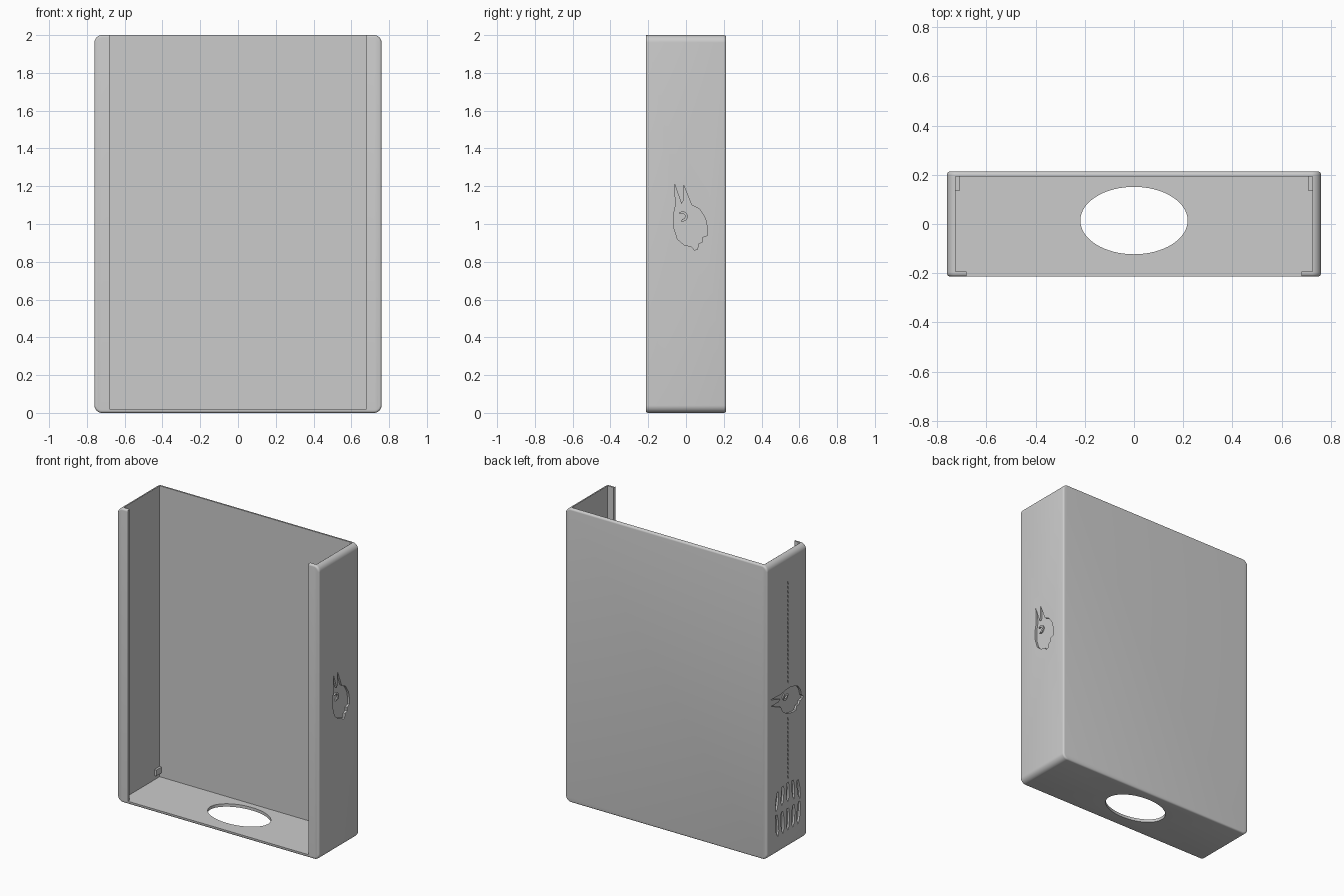
import bpy, bmesh, math
from mathutils import Vector

cube = bpy.data.objects.get("Cube")
if cube:
    bpy.data.objects.remove(cube, do_unlink=True)

grey = bpy.data.materials.new("plain_grey")
grey.use_nodes = True
COLOUR = (0.6, 0.6, 0.6, 1)
grey.diffuse_color = COLOUR
grey.node_tree.nodes["Principled BSDF"].inputs["Base Color"].default_value = COLOUR

W, D, H = 0.76, 0.213, 2.0      # half width, half depth, height
INNER, LIP = 0.725, 0.68        # half widths of the cavity and front opening
SKIN = 0.02                     # back, floor and lip thickness
DEPTH = 0.014                   # engraving depth


def finish(bm, name):
    mesh = bpy.data.meshes.new(name)
    bm.to_mesh(mesh)
    bm.free()
    obj = bpy.data.objects.new(name, mesh)
    bpy.context.collection.objects.link(obj)
    mesh.materials.append(grey)
    return obj


def new_box(lo, hi):
    lo, hi = Vector(lo), Vector(hi)
    bm = bmesh.new()
    for v in bmesh.ops.create_cube(bm, size=1)["verts"]:
        v.co = (lo + hi) / 2 + v.co * (hi - lo)
    bm.normal_update()
    return bm


def face_towards(bm, direction):
    """Largest face looking along a direction."""
    bm.normal_update()
    facing = [f for f in bm.faces if f.normal.dot(Vector(direction)) > 0.99]
    return max(facing, key=lambda f: f.calc_area())


def ring(bm, points):
    verts = [bm.verts.new(p) for p in points]
    edges = [bm.edges.new((a, b)) for a, b in zip(verts, verts[1:] + verts[:1])]
    return verts, edges


def pierce(bm, face, outlines, offset, closed):
    """Open holes in a flat face and sink their walls by an offset."""
    normal = face.normal.copy()
    edges = list(face.edges)
    bm.faces.remove(face)
    rims = []
    for points in outlines:
        verts, loop = ring(bm, points)
        rims.append(verts)
        edges += loop
    bmesh.ops.triangle_fill(bm, use_beauty=True, edges=edges, normal=normal)
    for verts in rims:
        sunk = [bm.verts.new(v.co + Vector(offset)) for v in verts]
        for i in range(len(verts)):
            bm.faces.new((verts[i - 1], verts[i], sunk[i], sunk[i - 1]))
        if closed:
            bm.faces.new(sunk)


def split(bm, faces, co, normal):
    geom = set(faces)
    for f in faces:
        geom.update(f.edges, f.verts)
    bmesh.ops.bisect_plane(bm, geom=list(geom), dist=1e-5,
                           plane_co=co, plane_no=normal)


def oval(z):
    steps = [2 * math.pi * i / 64 for i in range(64)]
    return [(0.218 * math.cos(a), 0.014 + 0.137 * math.sin(a), z) for a in steps]


# Outline of the engraved animal head, in (y, z)
HEAD = [(-.06, 1.21), (-.055, 1.1), (-.066, 1.05), (-.066, .985),
        (-.045, .92), (-.01, .89), (.03, .88), (.045, .862), (.06, .866),
        (.066, .895), (.087, .905), (.087, .93), (.114, .94),
        (.114, .975), (.103, 1.03), (.07, 1.08), (.03, 1.1),
        (-.013, 1.206), (-.013, 1.125), (-.024, 1.105)]
# Crescent eye standing inside the head
EYE = []
for i in range(13):
    a = math.radians(-110 + 250 * i / 12)
    EYE.append((-.018 + .027 * math.cos(a), 1.04 + .027 * math.sin(a)))
for i in range(1, 12):
    a = math.radians(140 - 250 * i / 12)
    EYE.append((-.021 + .016 * math.cos(a), 1.041 + .016 * math.sin(a)))


def sideways(points):
    """Lay an outline on its side, ears towards the back."""
    return [(z - 1.035, 1.02 - y) for y, z in points]


def lens(y, z, half_w, half_h, lean):
    """Slim pointed shape used for rope strands and tines."""
    shape = [(0, -1), (.8, -.6), (1, .3), (.5, .9), (-.5, .9), (-1, .3), (-.8, -.6)]
    return [(y + a * half_w + lean * b, z + b * half_h) for a, b in shape]


# Right side engraving: sideways head, rope and pronged claw
strokes = [sideways(HEAD)]
for z0, z1 in ((0.47, 0.895), (1.12, 1.82)):
    count = round((z1 - z0) / 0.03)
    for i in range(count):
        strokes.append(lens(-.01, z0 + (i + .5) * (z1 - z0) / count,
                            .004, .013, .004))
for off in range(-2, 3):
    y = -.01 + off * .058
    strokes.append(lens(y, .385 - .006 * off * off, .014, .07, -.006 * off))
    strokes.append(lens(y, .2, .017, .08, .004 * off))

# Outer case: wide rounding on the four depth edges, fine rounding on the rims
bm = new_box((-W, -D, 0), (W, D, H))
for along_depth, radius, segments in ((True, 0.04, 8), (False, 0.012, 4)):
    chosen = [e for e in bm.edges if along_depth ==
              (abs(e.verts[0].co.y - e.verts[1].co.y) > 0.001)]
    bmesh.ops.bevel(bm, geom=chosen, offset=radius, segments=segments,
                    profile=0.5, affect='EDGES')

# Oval floor hole and the engravings on both sides
pierce(bm, face_towards(bm, (0, 0, -1)), [oval(0)], (0, 0, SKIN), False)
for side, outlines in ((1, [HEAD]), (-1, strokes)):
    placed = [[(side * W, y, z) for y, z in o] for o in outlines]
    pierce(bm, face_towards(bm, (side, 0, 0)), placed,
           (-side * DEPTH, 0, 0), True)
bmesh.ops.recalc_face_normals(bm, faces=bm.faces)

# Open the case at the front and the top
BACK = D - SKIN
cuts = [((x, 0, 0), (1, 0, 0)) for x in (-INNER, -LIP, LIP, INNER)]
cuts += [((0, y, 0), (0, 1, 0)) for y in (-BACK, BACK)]
cuts.append(((0, 0, SKIN), (0, 0, 1)))
for co, normal in cuts:
    front_top = [f for f in bm.faces if f.calc_center_median().y < -BACK
                 or f.calc_center_median().z > H - 0.03]
    split(bm, front_top, co, normal)
opened = []
for f in bm.faces:
    c = f.calc_center_median()
    in_front = c.y < -BACK and abs(c.x) < LIP and c.z > SKIN
    in_top = c.z > H - 0.03 and abs(c.x) < INNER and abs(c.y) < BACK
    if in_front or in_top:
        opened.append(f)
bmesh.ops.delete(bm, geom=opened, context='FACES')
case = finish(bm, "case")

# Inner walls, floor and the edges of the front opening
bm = new_box((-INNER, -BACK, SKIN), (INNER, BACK, H))
pierce(bm, face_towards(bm, (0, 0, -1)), [oval(SKIN)], (0, 0, -SKIN), False)
for x in (-LIP, LIP):
    split(bm, [f for f in bm.faces if f.calc_center_median().y < -BACK + 0.001],
          (x, 0, 0), (1, 0, 0))
window = face_towards(bm, (0, -1, 0))
out = bmesh.ops.extrude_face_region(bm, geom=[window])
moved = [g for g in out["geom"] if isinstance(g, bmesh.types.BMVert)]
bmesh.ops.translate(bm, verts=moved, vec=(0, -SKIN, 0))
if window.is_valid:
    bm.faces.remove(window)
bmesh.ops.recalc_face_normals(bm, faces=bm.faces)
bmesh.ops.reverse_faces(bm, faces=bm.faces)
opened = [f for f in bm.faces if f.calc_center_median().z > H - 0.001
          or f.calc_center_median().y < -D + 0.001]
bmesh.ops.delete(bm, geom=opened, context='FACES')
inner_walls = finish(bm, "inner_walls")

# Eyes standing in the engraved heads
for name, outline, side in (("left_eye", EYE, 1),
                            ("right_eye", sideways(EYE), -1)):
    bm = bmesh.new()
    tops = [bm.verts.new((side * (W - 0.005), y, z)) for y, z in outline]
    base = [bm.verts.new((side * (W - DEPTH), y, z)) for y, z in outline]
    bm.faces.new(tops)
    for i in range(len(tops)):
        bm.faces.new((tops[i - 1], tops[i], base[i], base[i - 1]))
    bmesh.ops.recalc_face_normals(bm, faces=bm.faces)
    finish(bm, name)

# Small stop tabs in the lower back corners
for name, side in (("left_stop_tab", 1), ("right_stop_tab", -1)):
    x0, x1 = sorted((side * 0.71, side * (INNER + 0.005)))
    finish(new_box((x0, 0.135, 0.05), (x1, BACK + 0.002, 0.09)), name)

bpy.ops.object.select_all(action='DESELECT')
for obj in (case, inner_walls):
    obj.select_set(True)
bpy.context.view_layer.objects.active = case
bpy.ops.object.shade_smooth_by_angle(angle=math.radians(30))
